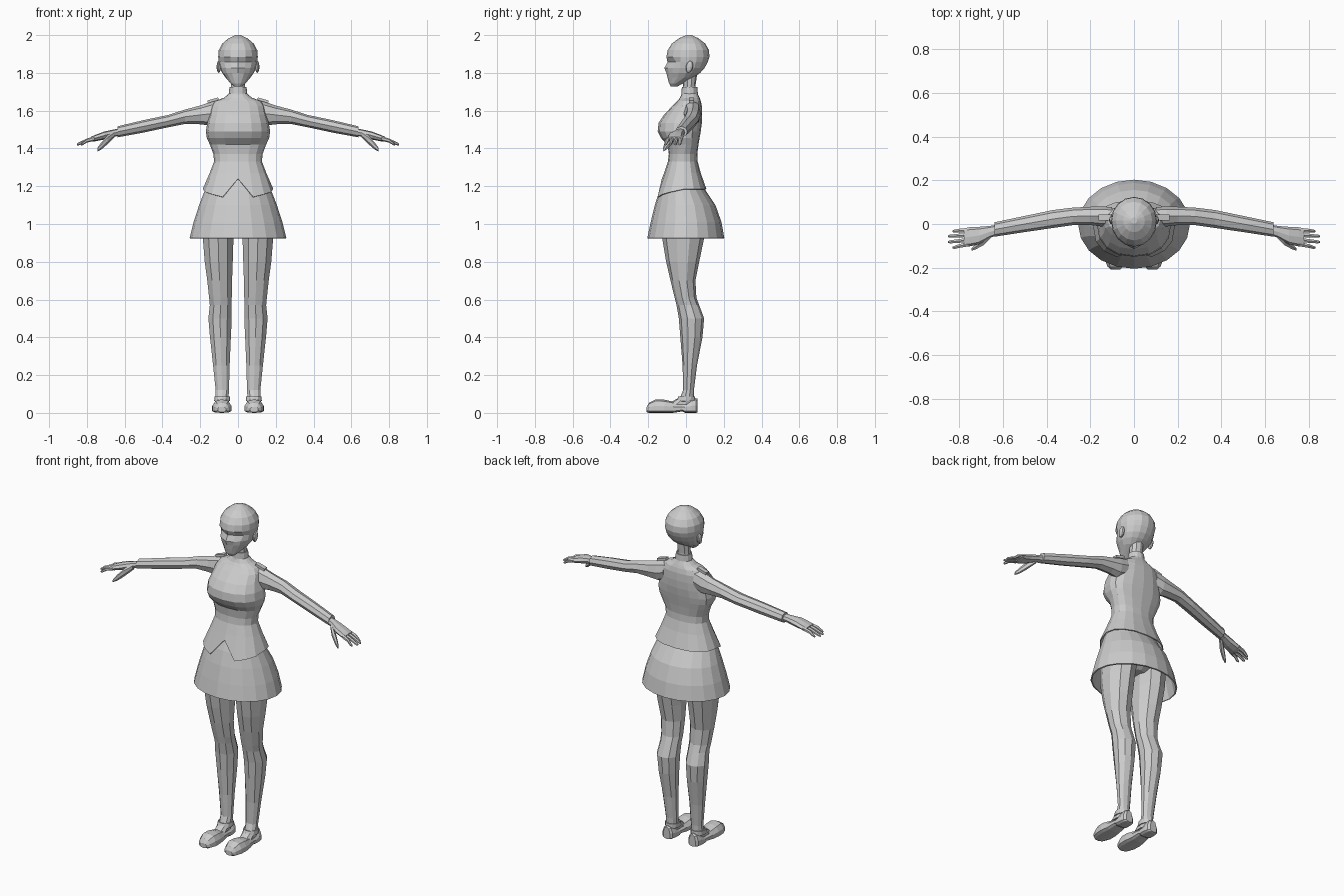
import bpy, bmesh
from math import sin, cos, pi
from mathutils import Matrix

AXES = {'x': (0, 1, 2), 'y': (1, 0, 2), 'z': (2, 0, 1)}


def spow(v, e):
    return abs(v) ** e * (1 if v >= 0 else -1)


def loft(name, axis, rows, n=12, p=2.0, caps=True, mirror=False, thick=0, edit=None):
    """Rows: position on axis, centre a, radius a, low b, high b, optional widest b."""
    bm = bmesh.new()
    t_i, a_i, b_i = AXES[axis]
    rings = []
    for row in rows:
        t, ac, ra, b0, b1 = row[:5]
        bc = row[5] if len(row) > 5 else (b0 + b1) / 2
        ring = []
        for i in range(n):
            th = 2 * pi * i / n - pi / 2
            c, s = spow(cos(th), 2 / p), spow(sin(th), 2 / p)
            co = [0, 0, 0]
            co[t_i] = t
            co[a_i] = ac + ra * c
            co[b_i] = bc + s * ((b1 - bc) if s > 0 else (bc - b0))
            ring.append(bm.verts.new(co))
        rings.append(ring)
    for r, q in zip(rings, rings[1:]):
        for i in range(n):
            j = (i + 1) % n
            bm.faces.new((r[i], r[j], q[j], q[i]))
    if caps:
        bm.faces.new(rings[0])
        bm.faces.new(rings[-1])
    if edit:
        edit(rings)
    return finish(name, bm, mirror, thick)


def finish(name, bm, mirror=False, thick=0):
    bmesh.ops.recalc_face_normals(bm, faces=bm.faces)
    me = bpy.data.meshes.new(name)
    bm.to_mesh(me)
    bm.free()
    ob = bpy.data.objects.new(name, me)
    bpy.context.collection.objects.link(ob)
    if thick:
        m = ob.modifiers.new("Thickness", 'SOLIDIFY')
        m.thickness, m.offset = thick, -1
    if mirror:
        ob.modifiers.new("Mirror", 'MIRROR')
    return ob


# Head, with shallow eye sockets and a raised nose
def face(rings):
    for i in (1, 2, -1, -2):
        rings[5][i].co.y += 0.012
    rings[4][0].co.y -= 0.012
    rings[3][0].co.y -= 0.003


loft("head", 'z', [
    (1.728, 0, .020, -.080, -.045), (1.745, 0, .040, -.090, -.015),
    (1.775, 0, .066, -.098, .040, -.01), (1.80, 0, .084, -.101, .075, .0),
    (1.825, 0, .095, -.103, .098, .01), (1.858, 0, .102, -.098, .115, .015),
    (1.885, 0, .105, -.104, .124, .015), (1.92, 0, .102, -.097, .122, .015),
    (1.955, 0, .083, -.075, .102, .015), (1.983, 0, .050, -.038, .066, .015),
    (2.0, 0, .014, .002, .03)], n=16, edit=face)

# Ears
bm = bmesh.new()
bmesh.ops.create_uvsphere(bm, u_segments=10, v_segments=6, radius=1)
bm.transform(Matrix.Translation((.102, .018, 1.832)) @ Matrix.Rotation(-.2, 4, 'X')
             @ Matrix.Diagonal((.012, .019, .032, 1)))
finish("ear", bm, mirror=True)

# Neck and collar
loft("neck", 'z', [(1.67, 0, .042, -.016, .055), (1.73, 0, .038, -.016, .05),
                   (1.80, 0, .038, -.02, .06)], n=10)
loft("collar", 'z', [(1.66, 0, .056, -.032, .07), (1.69, 0, .049, -.024, .063),
                     (1.725, 0, .045, -.022, .06)], n=12, caps=False, thick=.006)


# Jacket, with a notched hem at the front
def hem(rings):
    bottom = rings[-1]
    for i, z in ((0, 1.24), (1, 1.143), (2, 1.158), (3, 1.17)):
        for k in {i, -i}:
            bottom[k].co.z = z
            bottom[k].co.y += .022 if i == 0 else -.01


loft("jacket", 'z', [
    (1.69, 0, .048, -.022, .062), (1.668, 0, .075, -.032, .072),
    (1.652, 0, .12, -.045, .078), (1.625, 0, .14, -.072, .084, .02),
    (1.58, 0, .15, -.115, .086, .01), (1.535, 0, .163, -.145, .084, 0),
    (1.49, 0, .170, -.150, .078, 0), (1.455, 0, .165, -.132, .072, 0),
    (1.42, 0, .149, -.098, .066, 0), (1.37, 0, .130, -.091, .06, -.01),
    (1.33, 0, .127, -.096, .062, -.01), (1.27, 0, .150, -.116, .078, -.01),
    (1.185, 0, .187, -.150, .108, -.01)], n=16, p=2.3, caps=False, thick=.005, edit=hem)

# Skirt
loft("skirt", 'z', [
    (1.27, 0, .13, -.10, .065), (1.18, 0, .175, -.14, .102),
    (1.10, 0, .206, -.165, .156), (1.01, 0, .235, -.187, .188),
    (.925, 0, .256, -.205, .203)], n=20, caps=False, thick=.008)

# Hips hidden under the skirt
loft("hips", 'z', [(.985, 0, .05, -.06, .06), (1.02, 0, .15, -.11, .11),
                   (1.10, 0, .165, -.12, .10), (1.2, 0, .15, -.11, .08)], n=12)

# Legs
loft("leg", 'z', [
    (1.06, .098, .088, -.13, .12), (.92, .105, .085, -.125, .095),
    (.80, .102, .078, -.105, .07), (.70, .097, .069, -.082, .05),
    (.61, .093, .063, -.06, .055), (.57, .092, .060, -.05, .07),
    (.50, .095, .065, -.038, .096), (.40, .093, .058, -.03, .087),
    (.25, .088, .046, -.018, .058), (.12, .083, .037, -.015, .042),
    (.085, .084, .036, -.03, .042), (.045, .085, .036, -.10, .045)], n=10, mirror=True)

# Shoes with heel and ankle strap
loft("shoe", 'y', [
    (-.208, .085, .022, .004, .032), (-.195, .085, .038, 0, .054, .015),
    (-.16, .085, .052, 0, .072, .015), (-.115, .086, .053, 0, .070, .015),
    (-.07, .086, .046, 0, .060, .015), (-.02, .085, .040, .008, .048, .02),
    (-.005, .085, .040, 0, .052, .015), (.03, .085, .039, 0, .072, .015),
    (.052, .085, .034, 0, .078, .015), (.062, .085, .022, .002, .074, .015)],
     n=10, p=2.5, mirror=True)
loft("shoe_strap", 'z', [(.062, .084, .042, -.052, .050), (.088, .084, .041, -.04, .048)],
     n=12, caps=False, mirror=True, thick=.006)

# Sleeves
loft("sleeve", 'x', [
    (.10, .032, .045, 1.54, 1.655), (.15, .035, .046, 1.522, 1.645),
    (.20, .037, .042, 1.528, 1.627), (.28, .035, .040, 1.53, 1.606),
    (.37, .023, .041, 1.512, 1.577), (.50, .0, .037, 1.484, 1.550),
    (.638, -.025, .033, 1.459, 1.517)], n=8, mirror=True)

# Shoulder tabs
bm = bmesh.new()
bmesh.ops.create_cube(bm, size=1)
bm.transform(Matrix.Translation((.132, .03, 1.655)) @ Matrix.Rotation(.28, 4, 'Y')
             @ Matrix.Diagonal((.06, .026, .014, 1)))
finish("shoulder_tab", bm, mirror=True)

# Palms, fingers and thumbs
loft("palm", 'x', [
    (.62, -.026, .024, 1.468, 1.508), (.66, -.036, .027, 1.462, 1.50),
    (.71, -.053, .040, 1.447, 1.489), (.755, -.059, .044, 1.438, 1.472),
    (.778, -.062, .042, 1.436, 1.462)], n=8, p=2.4, mirror=True)
for name, ya, yb, tip in (("little_finger", -.028, -.033, .832),
                          ("ring_finger", -.050, -.056, .852),
                          ("middle_finger", -.073, -.082, .852),
                          ("index_finger", -.093, -.108, .832)):
    loft(name, 'x', [
        (.76, ya, .011, 1.440, 1.465), (.80, (ya + yb) / 2, .010, 1.431, 1.452),
        (tip - .008, yb, .008, 1.416, 1.432), (tip, yb, .004, 1.417, 1.426)],
         n=6, mirror=True)
loft("thumb", 'x', [
    (.655, -.05, .014, 1.458, 1.492), (.69, -.082, .018, 1.423, 1.470),
    (.725, -.105, .013, 1.393, 1.430), (.745, -.117, .007, 1.384, 1.402)],
     n=6, mirror=True)
